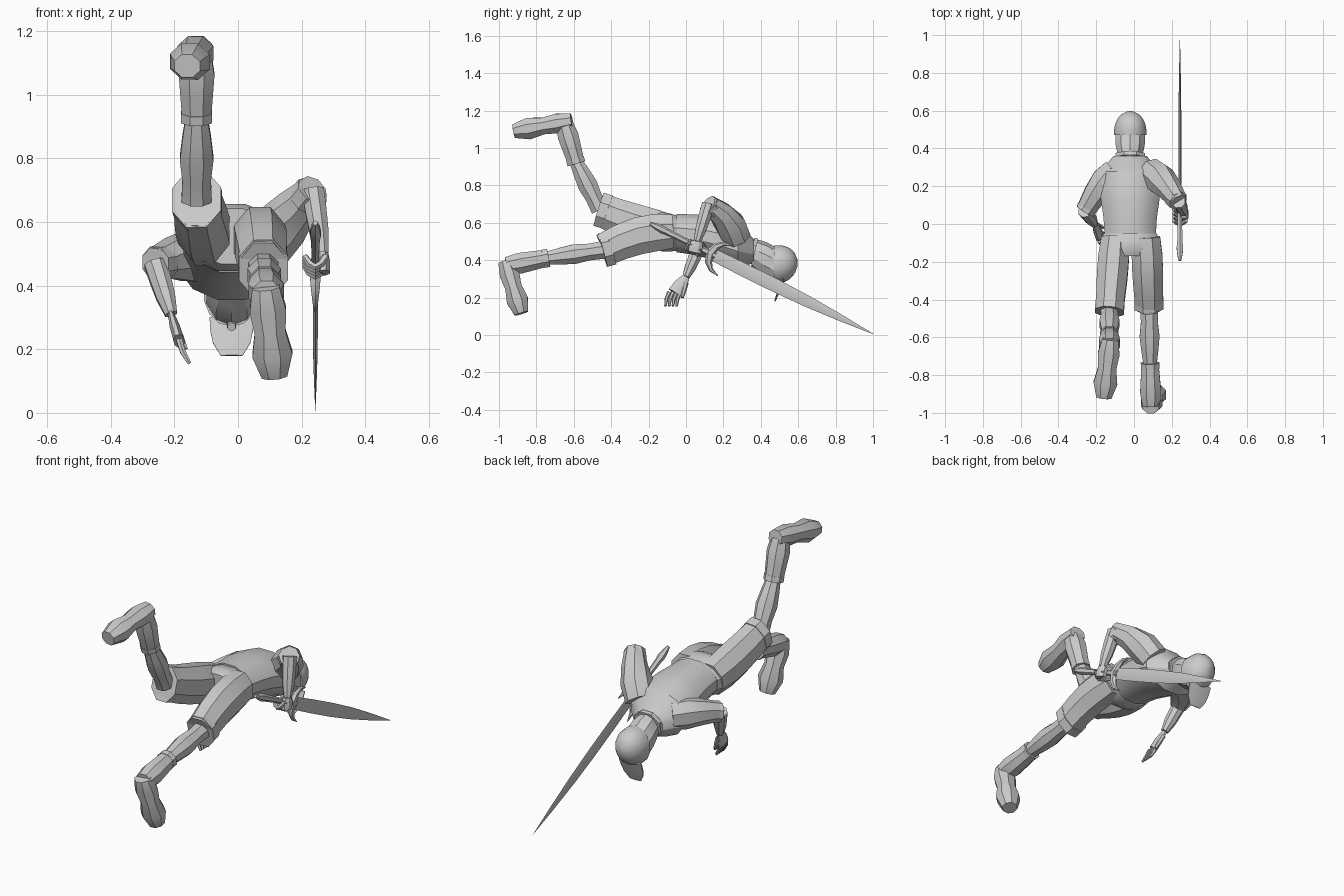
import bpy, bmesh, math
from mathutils import Vector

cube = bpy.data.objects.get("Cube")
if cube:
    bpy.data.objects.remove(cube, do_unlink=True)

clay = bpy.data.materials.new("plain grey")
clay.use_nodes = True
GREY = (.6, .6, .6, 1)
clay.diffuse_color = GREY
clay.node_tree.nodes["Principled BSDF"].inputs["Base Color"].default_value = GREY
parts = []

# Thickness profiles shared by the parts, evenly spaced along their length
BAND = (1, 1)
THIGH = (.9, 1, 1, .95, .88)
CALF = (.9, .85, 1, .85, .65)
SHAFT = (.9, 1, 1.1, .9)
FOOT = (.75, 1, .85, 1.1, .7)
SLEEVE = (.95, 1, .8, .6)
FOREARM = (1, .95, .85, .55)
FINGER = (1, .9, .6)
DOME = [math.sqrt(1 - (k / 9) ** 2.4) for k in range(9)] + [.15]
NO_BOW = Vector((0, 0, 0))


def tube(name, start, end, profile, width, depth=None, bow=NO_BOW, sides=8,
         across=(1, 0, 0), along=None, turn=.5):
    """Skin a profile from start to end; bow pushes the middle sideways."""
    start, end, bow = Vector(start), Vector(end), Vector(bow)
    depth = depth or width
    bm = bmesh.new()
    rings = []
    for i, scale in enumerate(profile):
        t = i / (len(profile) - 1)
        center = start.lerp(end, t) + bow * math.sin(math.pi * t)
        if along:
            tangent = Vector(along).normalized()
        else:
            tangent = (end - start + bow * math.pi * math.cos(math.pi * t)).normalized()
        side = Vector(across)
        side = (side - tangent * side.dot(tangent)).normalized()
        up = tangent.cross(side)
        ring = []
        for k in range(sides):
            angle = math.tau * (k + turn) / sides
            offset = side * math.cos(angle) * width + up * math.sin(angle) * depth
            ring.append(bm.verts.new(center + offset * scale))
        rings.append(ring)
    for low, high in zip(rings, rings[1:]):
        for k in range(sides):
            following = (k + 1) % sides
            bm.faces.new((low[k], low[following], high[following], high[k]))
    bm.faces.new(rings[0])
    bm.faces.new(rings[-1])
    bmesh.ops.recalc_face_normals(bm, faces=bm.faces)
    mesh = bpy.data.meshes.new(name)
    bm.to_mesh(mesh)
    bm.free()
    mesh.materials.append(clay)
    obj = bpy.data.objects.new(name, mesh)
    bpy.context.collection.objects.link(obj)
    parts.append(obj)


def cuff(name, start, end, place, length, width, depth):
    """Short raised band around a limb, centred at a fraction of its length."""
    start, end = Vector(start), Vector(end)
    center = start.lerp(end, place)
    half = (end - start).normalized() * length / 2
    tube(name, center - half, center + half, BAND, width, depth)


# Torso, lying face down
MID = -.02
LENGTHWISE = (0, 1, 0)
WAIST = (MID, -.05, .545)
NECK = (MID, .36, .45)
tube("shirt", WAIST, NECK, (.82, .85, .92, .98, 1, .52), .172, .13,
     bow=(0, 0, .02), sides=12, along=LENGTHWISE)
cuff("collar", WAIST, NECK, 1, .02, .085, .075)

# Head, cap with brim, and face
BROW = (MID, .47, .375)
tube("head", (MID, .35, .44), BROW, (.75, .9, 1, 1), .083, .1,
     sides=10, along=LENGTHWISE)
tube("cap", BROW, (MID, .597, .385), DOME, .089, .104, sides=14, along=LENGTHWISE)
tube("cap_brim", (MID, .52, .3), (MID, .475, .18), (1, .97, .85, .5), .075, .008)
tube("nose", (MID, .48, .28), (MID, .44, .27), (.5, 1, .9), .016, sides=6)

# Shorts and legs: each leg runs hip, knee, ankle, instep, then heel to toe
tube("shorts_seat", WAIST, (MID, -.17, .555), (.87, .95, .97, .8), .168, .112,
     sides=12, along=LENGTHWISE)


def leg(side, hip, knee, ankle, instep, heel, toe, thigh_bow):
    tube(side + "_shorts_leg", hip, knee, THIGH, .088, .108, bow=thigh_bow)
    cuff(side + "_shorts_hem", hip, knee, .95, .05, .083, .1)
    tube(side + "_shin", knee, ankle, CALF, .057)
    tube(side + "_boot_shaft", ankle, instep, SHAFT, .055)
    cuff(side + "_boot_cuff", ankle, instep, 0, .03, .053, .053)
    tube(side + "_boot_foot", heel, toe, FOOT, .062, .057)


leg("right", hip=(-.1, -.08, .55), knee=(-.13, -.46, .67), ankle=(-.13, -.59, .93),
    instep=(-.13, -.65, 1.13), heel=(-.125, -.61, 1.145), toe=(-.16, -.92, 1.09),
    thigh_bow=(0, 0, -.01))
leg("left", hip=(.065, -.07, .555), knee=(.08, -.44, .455), ankle=(.085, -.75, .41),
    instep=(.09, -.96, .37), heel=(.087, -.965, .395), toe=(.115, -.88, .115),
    thigh_bow=(0, 0, .025))


# Arms
def arm(side, shoulder, elbow, wrist):
    tube(side + "_sleeve", shoulder, elbow, SLEEVE, .085, bow=(0, .02, .01))
    cuff(side + "_sleeve_cuff", shoulder, elbow, .9, .05, .056, .056)
    tube(side + "_forearm", elbow, wrist, FOREARM, .038)


LEFT_WRIST = (.265, .06, .5)
RIGHT_WRIST = (-.21, 0, .31)
arm("left", (.09, .27, .52), (.235, .12, .7), LEFT_WRIST)
arm("right", (-.1, .27, .49), (-.26, .07, .47), RIGHT_WRIST)

# Open right hand with spread fingers
tube("right_palm", RIGHT_WRIST, (-.185, -.06, .225), (.55, .95, 1), .04, .018,
     across=LENGTHWISE)
for i in range(4):
    knuckle = Vector((-.185, -.09 + i * .02, .23))
    tube("right_finger", knuckle, knuckle + Vector((.033, -.02, -.075)), FINGER, .011,
         bow=(-.005, -.005, 0), sides=6)
tube("right_thumb", (-.2, 0, .28), (-.165, -.02, .2), FINGER, .014, sides=6)

# Sword, laid out by distance along and above its line
AXIS = Vector((0, .896, -.444))
UP = Vector((0, .444, .896))
HILT = Vector((.243, .13, .437))


def spot(distance, rise=0):
    return HILT + AXIS * distance + UP * rise


tube("sword_blade", HILT, spot(.975), (.9, 1, 1, .85, .5, .02), .008, .036,
     sides=4, turn=0)
tube("sword_grip", spot(.03), spot(-.27), (1.2, 1, 1, 1.2), .014, .016, sides=6)
tube("sword_pommel", spot(-.25), spot(-.36), (.8, 1, .8, .4), .02, .022, sides=6)
for sign in (-1, 1):
    tube("sword_guard", HILT, spot(.09, sign * .09), (1, .8, .5, .1), .02, .024,
         bow=(UP * sign - AXIS) * .02, sides=6)

# Left fist wrapped around the grip
tube("left_palm", LEFT_WRIST, (.268, .045, .44), (.8, 1, .9), .025, .04)
for i in range(4):
    hub = spot(-.125 + i * .022)
    reach = Vector((.034, 0, 0))
    tube("left_finger", hub + reach, hub - reach, (1, 1, 1, 1, .8), .012,
         bow=UP * -.038, sides=6, across=AXIS)
tube("left_thumb", (.26, .08, .495), (.22, .105, .46), FINGER, .014, sides=6)

# Smooth shading with crisp creases
bpy.ops.object.select_all(action="DESELECT")
for obj in parts:
    obj.select_set(True)
bpy.context.view_layer.objects.active = parts[0]
bpy.ops.object.shade_smooth_by_angle(angle=math.radians(30))
